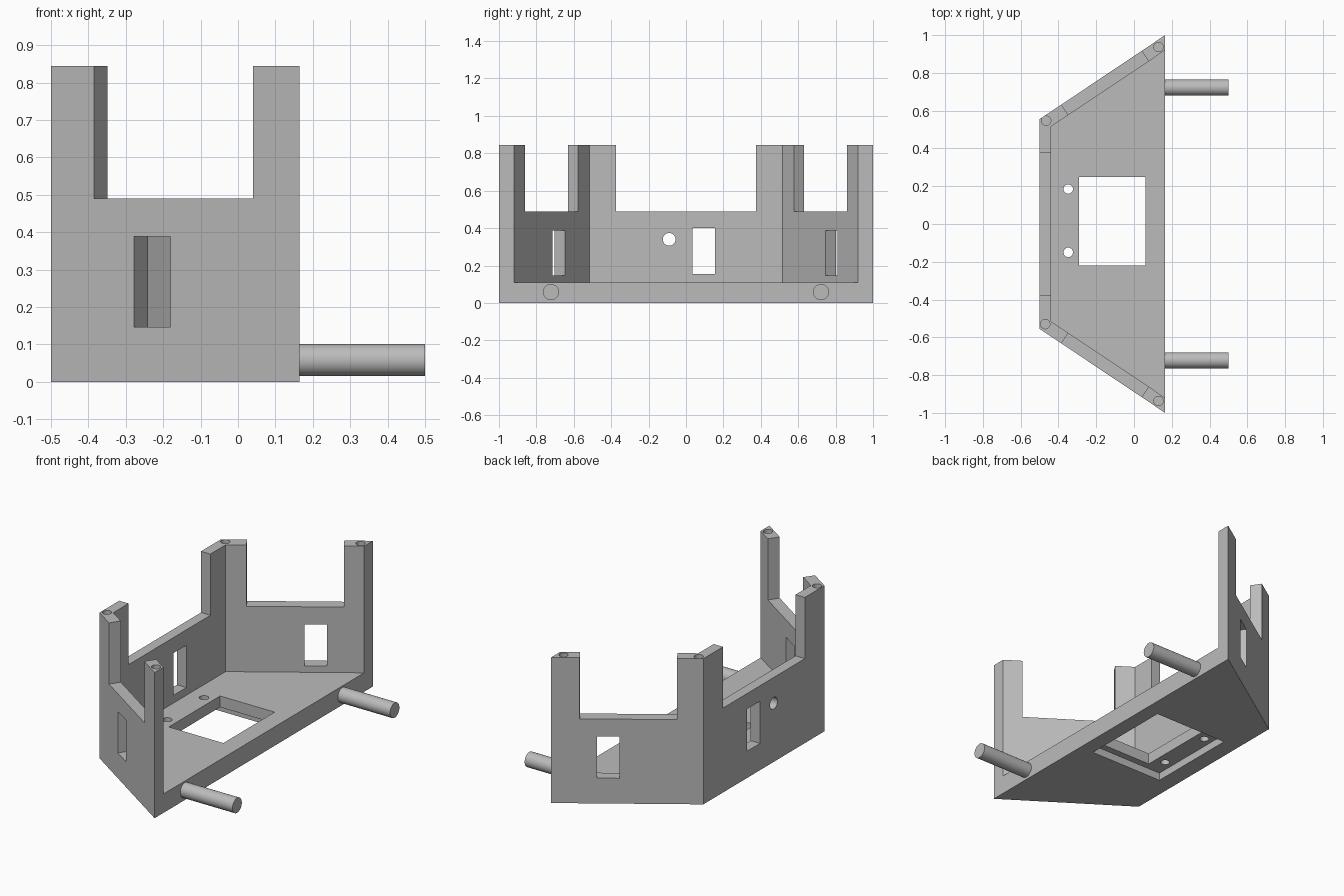
import bpy, bmesh, math
from mathutils import Matrix, Vector

if "Cube" in bpy.data.objects:
    bpy.data.objects.remove(bpy.data.objects["Cube"], do_unlink=True)

grey = bpy.data.materials.new("plain grey")
grey.use_nodes = True
COLOUR = (0.5, 0.5, 0.5, 1)
grey.diffuse_color = COLOUR
grey.node_tree.nodes["Principled BSDF"].inputs["Base Color"].default_value = COLOUR


def prism(name, outline, low, high, frame=None):
    """Extrude a flat outline from low to high, then place it with a frame."""
    bm = bmesh.new()
    base = bm.faces.new([bm.verts.new((x, y, low)) for x, y in outline])
    up = bmesh.ops.extrude_face_region(bm, geom=[base])["geom"]
    top = [v for v in up if isinstance(v, bmesh.types.BMVert)]
    bmesh.ops.translate(bm, verts=top, vec=(0, 0, high - low))
    bm.transform(frame or Matrix())
    bmesh.ops.recalc_face_normals(bm, faces=bm.faces)
    mesh = bpy.data.meshes.new(name)
    bm.to_mesh(mesh)
    bm.free()
    mesh.materials.append(grey)
    obj = bpy.data.objects.new(name, mesh)
    bpy.context.collection.objects.link(obj)
    return obj


def rect(a0, a1, b0, b1):
    return [(a0, b0), (a1, b0), (a1, b1), (a0, b1)]


def circle(a, b, r, n=32):
    return [(a + r * math.cos(math.tau * i / n), b + r * math.sin(math.tau * i / n))
            for i in range(n)]


def activate(obj):
    bpy.ops.object.select_all(action='DESELECT')
    obj.select_set(True)
    bpy.context.view_layer.objects.active = obj


def cut(target, outline, low, high, frame=None):
    cutter = prism("cutter", outline, low, high, frame)
    cutter.hide_render = True
    activate(target)
    mod = target.modifiers.new("cut", 'BOOLEAN')
    mod.operation, mod.solver, mod.object = 'DIFFERENCE', 'EXACT', cutter
    bpy.ops.object.modifier_apply(modifier=mod.name)
    bpy.data.objects.remove(cutter, do_unlink=True)


def wall_frame(x, y, dx, dy, nx, ny):
    """Local axes: along the wall, up, and inward through the wall."""
    along, inward = Vector((dx, dy, 0)), Vector((nx, ny, 0))
    frame = Matrix((along, Vector((0, 0, 1)), inward)).transposed().to_4x4()
    frame.translation = (x, y, 0)
    return frame


# Main dimensions
FRONT, BACK = 0.165, -0.5
WIDE, NARROW = 1.0, 0.555
FLOOR, SILL, TOP = 0.11, 0.49, 0.845

# Solid tray block, hollowed out and open on its long side
frame_body = prism("sensor_frame", [(FRONT, -WIDE), (FRONT, WIDE), (BACK, NARROW), (BACK, -NARROW)], 0, TOP)
cut(frame_body, [(0.3, -1.01), (0.3, 1.01), (-0.44, 0.515), (-0.44, -0.515)], FLOOR, 1)

# Per wall: frame, gap between posts, window, round hole
run = Vector((FRONT - BACK, WIDE - NARROW)).normalized()
walls = [
    (wall_frame(BACK, 0, 0, 1, 1, 0),
     (-0.375, 0.375), (0.035, 0.155, 0.155, 0.4), (-0.09, 0.34)),
    (wall_frame(BACK, -NARROW, run.x, -run.y, run.y, run.x),
     (0.138, 0.65), (0.267, 0.385, 0.147, 0.388), (0.511, 0.333)),
    (wall_frame(BACK, NARROW, run.x, run.y, run.y, -run.x),
     (0.138, 0.65), (0.442, 0.56, 0.147, 0.388), (0.31, 0.333)),
]
for frame, gap, window, hole in walls:
    cut(frame_body, rect(*gap, SILL, 1), -0.05, 0.1, frame)
    cut(frame_body, rect(*window), -0.05, 0.1, frame)
    cut(frame_body, circle(*hole, 0.034), -0.05, 0.1, frame)

# Floor opening, recess underneath and two screw holes
cut(frame_body, rect(-0.29, 0.06, -0.22, 0.25), -0.1, 0.2)
cut(frame_body, rect(-0.4, 0.075, -0.26, 0.29), -0.1, 0.045)
for y in (0.185, -0.15):
    cut(frame_body, circle(-0.348, y, 0.025), -0.1, 0.2)

# Blind screw holes in the post tops
for x, y in ((0.13, 0.937), (0.13, -0.937), (-0.465, 0.547), (-0.47, -0.53)):
    cut(frame_body, circle(x, y, 0.025, 24), TOP - 0.2, 1)

# Mounting pegs on the open side
pegs = []
for side, y in (("left", 0.722), ("right", -0.722)):
    axis = wall_frame(0, 0, 0, 1, 1, 0)
    pegs.append(prism(side + "_peg" if y < 0 else "back_peg", circle(y, 0.058, 0.043), FRONT, 0.5, axis))
pegs[0].name, pegs[1].name = "back_peg", "front_peg"

for obj in [frame_body] + pegs:
    activate(obj)
    bpy.ops.object.shade_smooth_by_angle(angle=math.radians(30))
